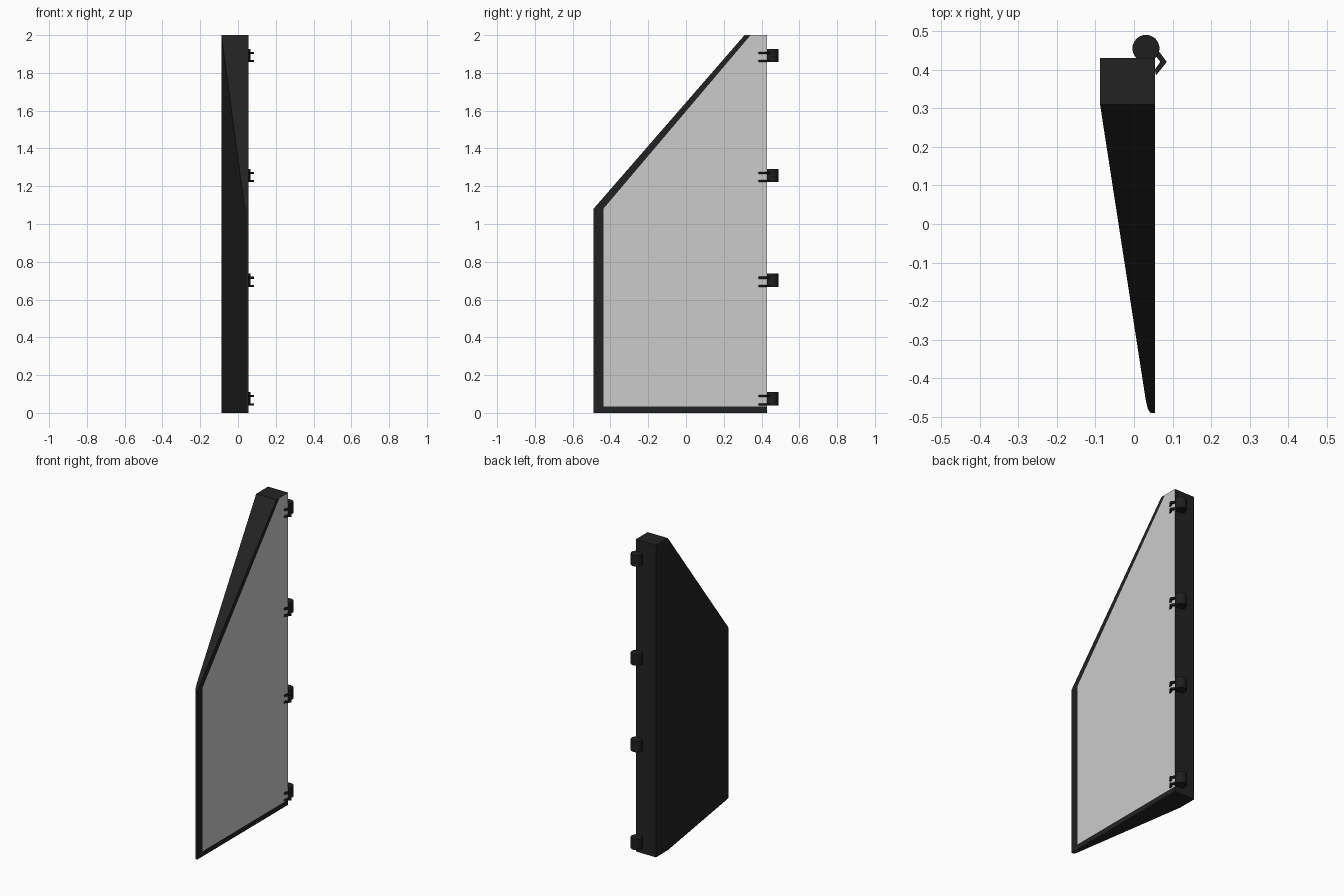
import bpy
import bmesh
from mathutils import Vector

cube = bpy.data.objects.get("Cube")
if cube:
    bpy.data.objects.remove(cube, do_unlink=True)


def material(name, grey):
    mat = bpy.data.materials.new(name)
    mat.use_nodes = True
    colour = (grey, grey, grey, 1)
    mat.diffuse_color = colour
    bsdf = mat.node_tree.nodes["Principled BSDF"]
    bsdf.inputs["Base Color"].default_value = colour
    bsdf.inputs["Roughness"].default_value = 0.8
    return mat


black = material("black", 0.016)
dark = material("hinge black", 0.013)
silver = material("light grey", 0.6)


def make_object(name, bm, mats):
    bmesh.ops.recalc_face_normals(bm, faces=bm.faces[:])
    mesh = bpy.data.meshes.new(name)
    bm.to_mesh(mesh)
    bm.free()
    for mat in mats:
        mesh.materials.append(mat)
    obj = bpy.data.objects.new(name, mesh)
    bpy.context.collection.objects.link(obj)
    return obj


def add_prism(bm, outline, z0, z1):
    """Extrude a closed xy outline from z0 up to z1."""
    face = bm.faces.new([bm.verts.new((x, y, z0)) for x, y in outline])
    new = bmesh.ops.extrude_face_region(bm, geom=[face])["geom"]
    verts = [g for g in new if isinstance(g, bmesh.types.BMVert)]
    bmesh.ops.translate(bm, verts=verts, vec=(0, 0, z1 - z0))


def slope_normal(low, high):
    """Upward normal of the plane through two (y, z) points."""
    return Vector((0, low[1] - high[1], high[0] - low[0])).normalized()


# Tapered body with a sloping upper edge
SIDE = 0.055
bm = bmesh.new()
add_prism(bm, [(-0.088, 0.43), (-0.088, 0.31), (0.031, -0.46), (0.036, -0.48),
               (0.043, -0.49), (SIDE, -0.49), (SIDE, 0.43)], 0, 2)
low, high = (-0.49, 1.08), (0.31, 2.0)
cut = bmesh.ops.bisect_plane(bm, geom=bm.verts[:] + bm.edges[:] + bm.faces[:],
                             plane_co=(0, *low), plane_no=slope_normal(low, high),
                             clear_outer=True)["geom_cut"]
bmesh.ops.contextual_create(bm, geom=[g for g in cut if isinstance(g, bmesh.types.BMEdge)])
bmesh.ops.recalc_face_normals(bm, faces=bm.faces[:])

# Light panel cut into the flat side, leaving a dark border on three edges
low, high = (-0.438, 1.08), (0.342, 2.0)
borders = [((0, *low), slope_normal(low, high)),
           ((0, low[0], 0), Vector((0, -1, 0))),
           ((0, 0, 0.033), Vector((0, 0, -1)))]


def flat_side():
    return [f for f in bm.faces if f.normal.x > 0.99]


for co, no in borders:
    faces = flat_side()
    geom = set(faces)
    for f in faces:
        geom.update(f.edges, f.verts)
    bmesh.ops.bisect_plane(bm, geom=list(geom), plane_co=co, plane_no=no)
    bm.normal_update()
for f in flat_side():
    centre = f.calc_center_median()
    if all((centre - Vector(co)).dot(no) < 0 for co, no in borders):
        f.material_index = 1
make_object("wedge_body", bm, [black, silver])

# Hinges: a barrel with two bent prongs hooked onto the flat side
PRONG = [(0.055, 0.46), (0.085, 0.42), (0.057, 0.385), (0.054, 0.4),
         (0.068, 0.42), (0.05, 0.445)]
for i, z in enumerate((0.04, 0.667, 1.222, 1.857), 1):
    bm = bmesh.new()
    bmesh.ops.create_cone(bm, cap_ends=True, segments=32, radius1=0.035,
                          radius2=0.035, depth=0.07)
    bmesh.ops.translate(bm, verts=bm.verts[:], vec=(0.031, 0.455, z + 0.035))
    barrel = make_object(f"hinge_barrel_{i}", bm, [dark])
    bpy.ops.object.select_all(action="DESELECT")
    barrel.select_set(True)
    bpy.context.view_layer.objects.active = barrel
    bpy.ops.object.shade_smooth_by_angle()

    bm = bmesh.new()
    for base in (z, z + 0.043):
        add_prism(bm, PRONG, base, base + 0.011)
    make_object(f"hinge_prongs_{i}", bm, [dark])
